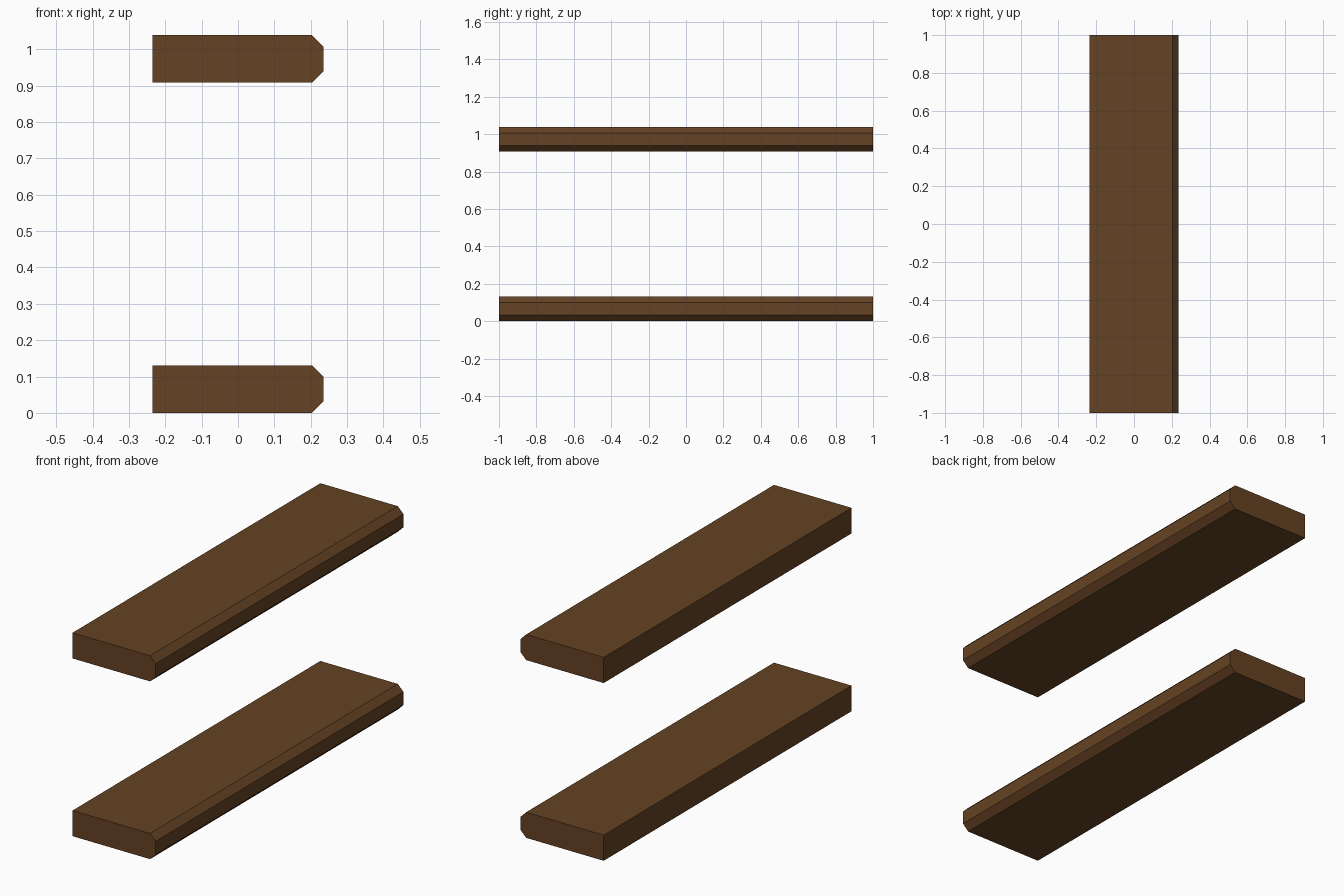
import bpy, bmesh

if "Cube" in bpy.data.objects:
    bpy.data.objects.remove(bpy.data.objects["Cube"])

# Single brown wood colour
wood = bpy.data.materials.new("brown wood")
wood.diffuse_color = (0.13, 0.055, 0.017, 1.0)
wood.use_nodes = True
wood.node_tree.nodes["Principled BSDF"].inputs["Base Color"].default_value = wood.diffuse_color

HALF_WIDTH, THICK, CHAMFER, HALF_LENGTH = 0.235, 0.131, 0.032, 1.0


def make_plank(name, z):
    """Plank along y with its two +x long edges chamfered."""
    w, c, t = HALF_WIDTH, CHAMFER, THICK
    profile = [(-w, 0), (w - c, 0), (w, c), (w, t - c), (w - c, t), (-w, t)]
    bm = bmesh.new()
    face = bm.faces.new([bm.verts.new((x, -HALF_LENGTH, h)) for x, h in profile])
    ext = bmesh.ops.extrude_face_region(bm, geom=[face], use_keep_orig=True)
    verts = [v for v in ext["geom"] if isinstance(v, bmesh.types.BMVert)]
    bmesh.ops.translate(bm, verts=verts, vec=(0, 2 * HALF_LENGTH, 0))
    bmesh.ops.recalc_face_normals(bm, faces=bm.faces)
    mesh = bpy.data.meshes.new(name)
    bm.to_mesh(mesh)
    bm.free()
    mesh.materials.append(wood)
    obj = bpy.data.objects.new(name, mesh)
    obj.location.z = z
    bpy.context.collection.objects.link(obj)


# Two identical planks, one above the other
make_plank("lower_plank", 0.0)
make_plank("upper_plank", 0.908)
